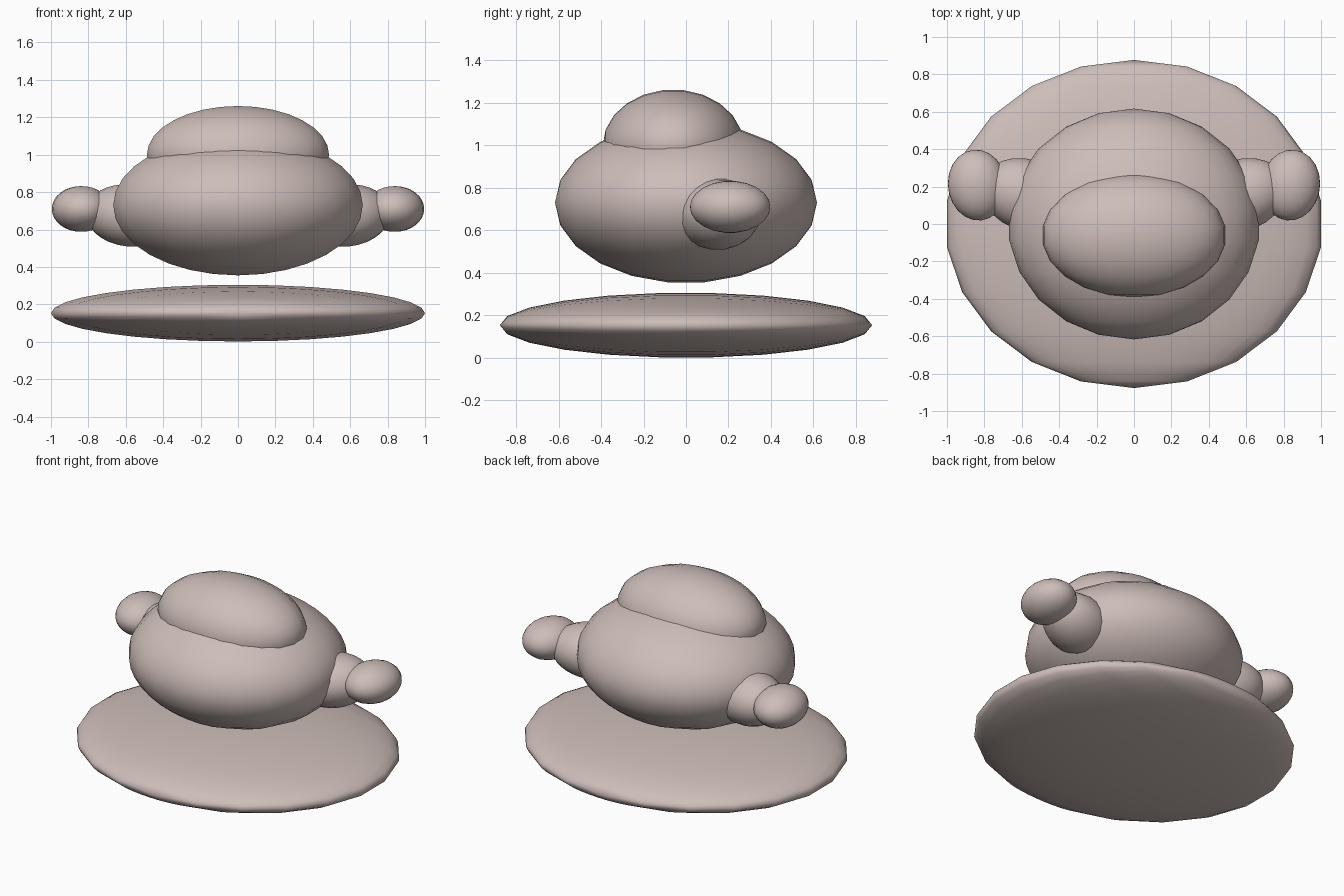
import bpy
import bmesh
from math import radians
from mathutils import Euler, Matrix, Vector

cube = bpy.data.objects.get("Cube")
if cube:
    bpy.data.objects.remove(cube, do_unlink=True)

# Single clay colour
clay = bpy.data.materials.new("pinkish grey")
clay.use_nodes = True
COLOUR = (0.61, 0.51, 0.48, 1)
clay.diffuse_color = COLOUR
bsdf = next(n for n in clay.node_tree.nodes if n.type == "BSDF_PRINCIPLED")
bsdf.inputs["Base Color"].default_value = COLOUR

RINGS = 11


def ellipsoid(name, centre, radii, turn=(0, 0, 0)):
    """Smooth squashed sphere with its poles along y."""
    bm = bmesh.new()
    bmesh.ops.create_uvsphere(bm, u_segments=32, v_segments=RINGS, radius=1)
    placement = (Matrix.Translation(Vector(centre))
                 @ Euler(turn).to_matrix().to_4x4()
                 @ Matrix.Diagonal((*radii, 1))
                 @ Matrix.Rotation(radians(90), 4, "X"))
    bm.transform(placement)
    for face in bm.faces:
        face.smooth = True
    mesh = bpy.data.meshes.new(name)
    bm.to_mesh(mesh)
    bm.free()
    mesh.materials.append(clay)
    obj = bpy.data.objects.new(name, mesh)
    bpy.context.collection.objects.link(obj)
    return obj


# Base, body and the cap on top
ellipsoid("base_disc", (0, 0, 0.153), (1.01, 0.877, 0.153))
ellipsoid("body", (0, 0, 0.73), (0.674, 0.617, 0.379))
ellipsoid("top_cap", (0, -0.06, 1.0), (0.492, 0.332, 0.263))

# Arms, one on each side, swung slightly backwards
for side, label in ((1, "left"), (-1, "right")):
    ellipsoid(label + "_upper_arm", (side * 0.575, 0.155, 0.675),
              (0.25, 0.19, 0.167), (0, -side * 0.1, side * 0.35))
    ellipsoid(label + "_hand", (side * 0.838, 0.208, 0.71),
              (0.157, 0.19, 0.123), (0, 0, -side * 0.12))
